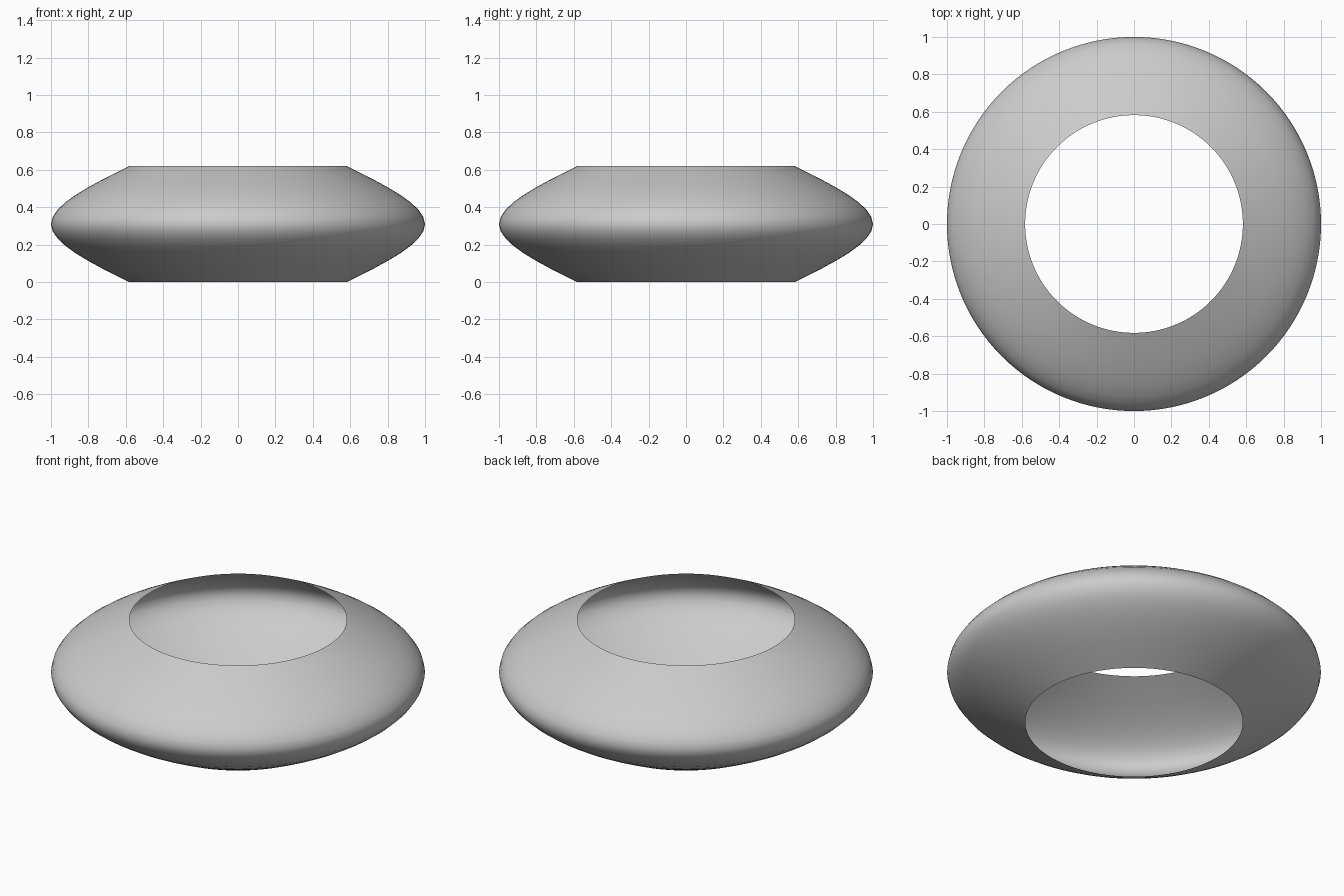
import bpy, bmesh, math

if "Cube" in bpy.data.objects:
    bpy.data.objects.remove(bpy.data.objects["Cube"])

SEGMENTS = 128
STEPS = 8
RIM_R, WAIST_R, HEIGHT = 0.582, 1.209, 0.62


def spline(p, u):
    """Uniform cubic B-spline weights on four values."""
    w = ((1 - u) ** 3, 3 * u**3 - 6 * u**2 + 4,
         -3 * u**3 + 3 * u**2 + 3 * u + 1, u**3)
    return sum(a * b for a, b in zip(w, p)) / 6


# Half profile: straight at the open rim, rounded at the waist
rs = (2 * RIM_R - WAIST_R, RIM_R, WAIST_R, RIM_R)
zs = (1.5 * HEIGHT, HEIGHT, HEIGHT / 2, 0)
upper = [(spline(rs, i / STEPS), spline(zs, i / STEPS)) for i in range(STEPS + 1)]
profile = upper + [(r, HEIGHT - z) for r, z in reversed(upper[:-1])]

# Open ring shell: the profile spun around z, no caps and no inner wall
bm = bmesh.new()
verts = [bm.verts.new((r, 0, z)) for r, z in reversed(profile)]
edges = [bm.edges.new(pair) for pair in zip(verts, verts[1:])]
bmesh.ops.spin(bm, geom=verts + edges, cent=(0, 0, 0), axis=(0, 0, 1),
               angle=math.tau, steps=SEGMENTS, use_merge=True)
bmesh.ops.remove_doubles(bm, verts=bm.verts, dist=1e-5)

# Make the faces point outward
for f in bm.faces:
    f.normal_update()
    c = f.calc_center_median()
    if f.normal.x * c.x + f.normal.y * c.y < 0:
        f.normal_flip()
    f.smooth = True

mesh = bpy.data.meshes.new("ring_shell")
bm.to_mesh(mesh)
bm.free()
bpy.context.collection.objects.link(bpy.data.objects.new("ring_shell", mesh))
